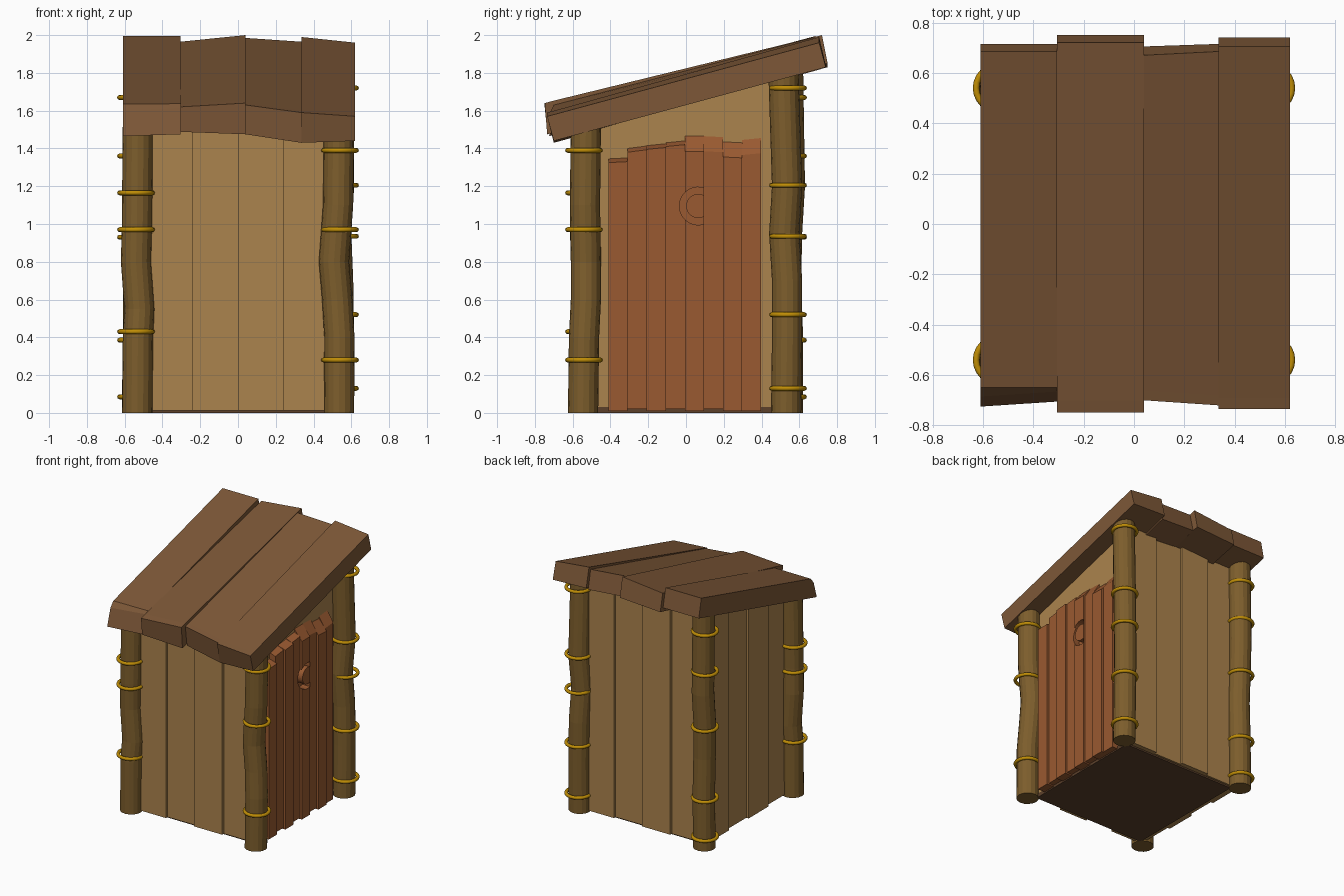
import bpy, bmesh, math
from mathutils import Vector

if "Cube" in bpy.data.objects:
    bpy.data.objects.remove(bpy.data.objects["Cube"])


def mat(name, r, g, b):
    m = bpy.data.materials.new(name)
    m.diffuse_color = (*[(c / 255) ** 2.2 for c in (r, g, b)], 1)
    m.use_nodes = True
    m.node_tree.nodes["Principled BSDF"].inputs["Base Color"].default_value = m.diffuse_color
    return m


TAN = mat("tan_wood", 170, 130, 78)
ROOF = mat("roof_wood", 124, 88, 58)
BARK = mat("post_wood", 124, 94, 48)
DOOR = mat("door_wood", 152, 90, 52)
FLOOR = mat("floor_wood", 92, 66, 46)
ROPE = mat("rope", 190, 140, 15)


def obj(name, verts, faces, material):
    me = bpy.data.meshes.new(name)
    me.from_pydata(verts, [], faces)
    bm = bmesh.new()
    bm.from_mesh(me)
    bmesh.ops.recalc_face_normals(bm, faces=bm.faces)
    bm.to_mesh(me)
    bm.free()
    o = bpy.data.objects.new(name, me)
    bpy.context.collection.objects.link(o)
    if material:
        me.materials.append(material)
    return o


def loft(name, rings, material, closed=False):
    """Join equal-sized vertex rings into a solid."""
    n, k = len(rings[0]), len(rings)
    faces = []
    for i in range(k if closed else k - 1):
        a, b = i * n, (i + 1) % k * n
        faces += [(a + j, a + (j + 1) % n, b + (j + 1) % n, b + j) for j in range(n)]
    if not closed:
        faces += [tuple(range(n)), tuple(range((k - 1) * n, k * n))]
    return obj(name, [v for r in rings for v in r], faces, material)


def under_roof(y):
    return 1.665 + 0.27 * y


def board(name, x0, x1, y0, y1, z0, material, top=under_roof):
    c = [(x0, y0), (x1, y0), (x1, y1), (x0, y1)]
    return loft(name, [[(x, y, z0) for x, y in c], [(x, y, top(y)) for x, y in c]], material)


# Floor and inner wall core
board("floor", -0.48, 0.49, -0.50, 0.50, 0.0, FLOOR, lambda y: 0.03)
board("wall_core", -0.48, 0.485, -0.49, 0.49, 0.012, TAN)

# Wall planks, alternately proud and recessed
edges = [-0.48, -0.24, 0, 0.24, 0.48]
for i in range(4):
    a, b = edges[i], edges[i + 1]
    d, e = (0.535, 0.515) if i % 2 == 0 else (0.515, 0.535)
    board(f"front_plank_{i}", a, b, -d, -0.48, 0.012, TAN)
    board(f"back_plank_{i}", a, b, 0.48, e, 0.012, TAN)
    board(f"left_plank_{i}", -e, -0.47, a, b, 0.012, TAN)

# Door planks with sloped top ends
tops = [(1.345, 1.35), (1.40, 1.413), (1.415, 1.425), (1.43, 1.44),
        (1.465, 1.465), (1.465, 1.46), (1.435, 1.43), (1.445, 1.455)]
door = []
for i, (ta, tb) in enumerate(tops):
    y0, y1 = -0.41 + i * 0.101, -0.41 + (i + 1) * 0.101
    x = 0.55 if i % 2 == 0 else 0.535
    z0 = 0.02 if i in (1, 3, 5) else 0.01
    drop = 0.08 if i >= 4 else 0.02
    door.append(loft(f"door_plank_{i}", [
        [(0.48, y0, z0), (x, y0, z0), (x, y0, ta - drop), (0.485, y0, ta)],
        [(0.48, y1, z0), (x, y1, z0), (x, y1, tb - drop), (0.485, y1, tb)]], DOOR))

# Crescent opening cut into the door
prof = []
for r, s in ((0.10, 1), (0.064, -1)):
    lim = math.acos(0.028 / r)
    arc = [lim + (2 * math.pi - 2 * lim) * t / 20 for t in range(21)]
    prof += [(0.065 + r * math.cos(t), 1.095 + r * math.sin(t)) for t in arc[::s]]
cutter = loft("moon_cutter", [[(x, y, z) for y, z in prof] for x in (0.486, 0.60)], None)
cutter.hide_render = True
cutter.hide_viewport = True
cutter.display_type = 'WIRE'
for p in door[3:5]:
    m = p.modifiers.new("moon", 'BOOLEAN')
    m.object, m.operation, m.solver = cutter, 'DIFFERENCE', 'EXACT'

# Crooked corner posts: (z, x, y) path, and rope heights
posts = {
    "front_left": ([(0, -.533, -.54), (.4, -.53, -.54), (.55, -.522, -.53), (.8, -.54, -.53),
                    (1.0, -.535, -.535), (1.53, -.53, -.53)], [.43, .97, 1.165]),
    "front_right": ([(0, .535, -.545), (.4, .537, -.54), (.6, .525, -.53), (.8, .508, -.53),
                     (1.1, .53, -.535), (1.53, .535, -.53)], [.28, .97, 1.39]),
    "back_right": ([(0, .535, .53), (.4, .535, .535), (.7, .53, .535), (.95, .52, .52),
                    (1.2, .535, .535), (1.83, .53, .515)], [.13, .52, .935, 1.205, 1.72]),
    "back_left": ([(0, -.535, .54), (.4, -.53, .54), (.7, -.53, .53), (.95, -.535, .535),
                   (1.2, -.53, .55), (1.83, -.53, .54)], [.085, .385, .93, 1.36, 1.67]),
}
N = 16
circle = [(math.cos(2 * math.pi * j / N), math.sin(2 * math.pi * j / N)) for j in range(N)]
for name, (path, ropes) in posts.items():
    loft(name + "_post", [[(x + .08 * c, y + .08 * s, z) for c, s in circle]
                          for z, x, y in path], BARK)
    for k, z in enumerate(ropes):
        cx = 0.54 if "right" in name else -0.54
        cy = 0.54 if "back" in name else -0.54
        ring = loft(f"{name}_rope_{k}", [
            [(cx + (.087 + .013 * math.cos(t)) * c, cy + (.087 + .013 * math.cos(t)) * s,
              z + .013 * math.sin(t)) for t in [math.pi * q / 4 for q in range(8)]]
            for c, s in [(math.cos(math.pi * a / 12), math.sin(math.pi * a / 12))
                         for a in range(24)]], ROPE, closed=True)
        ring.data.shade_smooth()

# Roof planks: left and right side, each (front bottom, front top, back top, back bottom) in y, z
roof = [
    (-.61, [(-.725, 1.465), (-.685, 1.595), (-.65, 1.635), (.685, 1.995), (.715, 1.85)],
     -.305, [(-.705, 1.475), (-.665, 1.615), (-.65, 1.637), (.685, 1.995), (.715, 1.85)]),
    (-.305, [(-.735, 1.488), (-.748, 1.62), (-.70, 1.633), (.72, 1.965), (.75, 1.83)],
     .04, [(-.735, 1.475), (-.748, 1.64), (-.70, 1.653), (.72, 2.0), (.75, 1.85)]),
    (.04, [(-.68, 1.475), (-.70, 1.63), (-.66, 1.64), (.67, 1.985), (.705, 1.84)],
     .335, [(-.70, 1.43), (-.72, 1.59), (-.68, 1.60), (.685, 1.965), (.715, 1.82)]),
    (.335, [(-.70, 1.43), (-.735, 1.59), (-.69, 1.602), (.705, 1.99), (.74, 1.84)],
     .62, [(-.70, 1.44), (-.735, 1.57), (-.69, 1.582), (.705, 1.96), (.74, 1.83)]),
]
for i, (xa, a, xb, b) in enumerate(roof):
    loft(f"roof_plank_{i}", [[(xa, y, z) for y, z in a], [(xb, y, z) for y, z in b]], ROOF)
